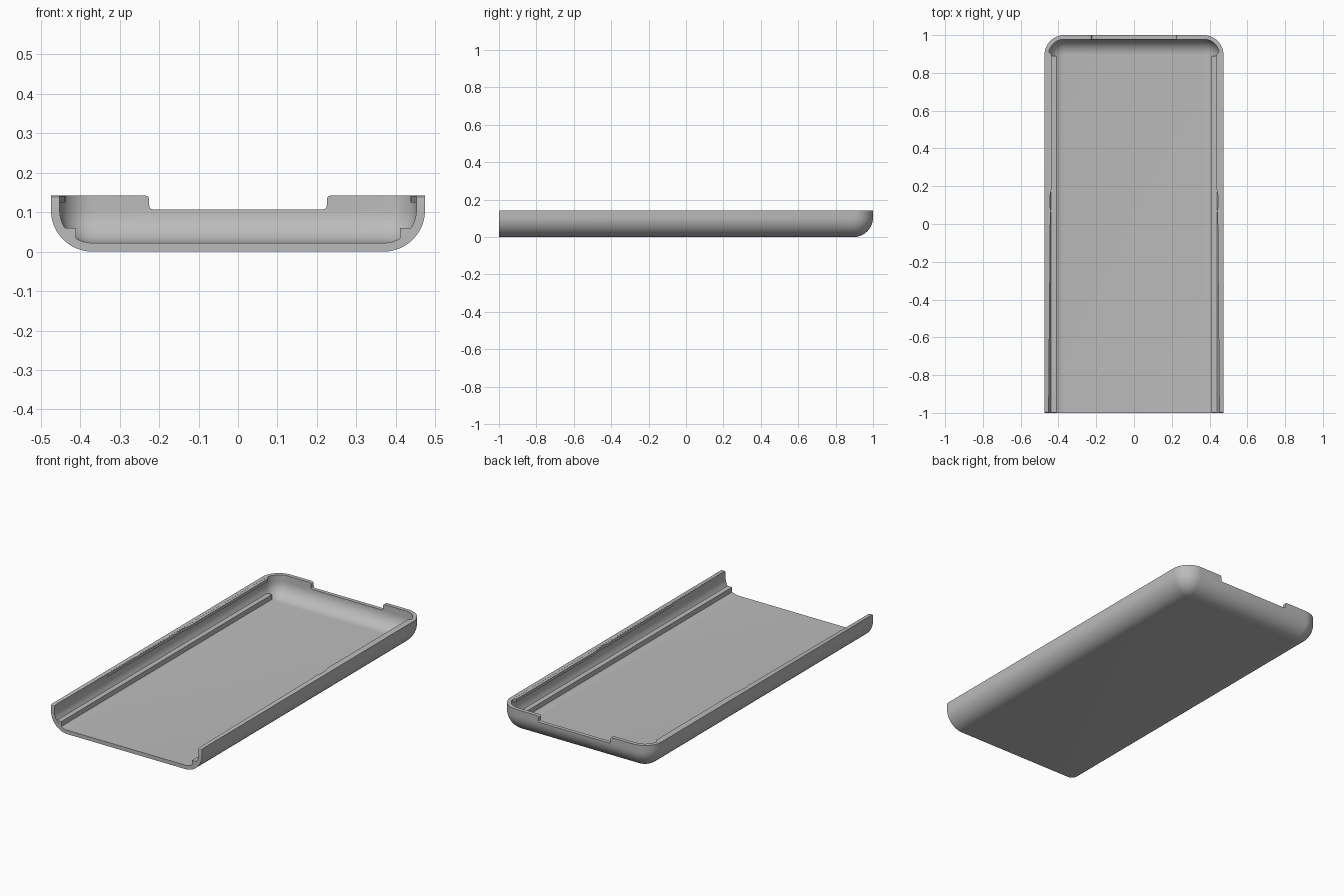
import bpy, bmesh
from math import sin, cos, pi

W, H, R, T = 0.474, 0.142, 0.105, 0.022   # half width, height, edge radius, wall
SEG = 12

if "Cube" in bpy.data.objects:
    bpy.data.objects.remove(bpy.data.objects["Cube"])

grey = bpy.data.materials.new("plain grey")
grey.use_nodes = True
colour = (0.5, 0.5, 0.5, 1)
grey.diffuse_color = colour
grey.node_tree.nodes["Principled BSDF"].inputs["Base Color"].default_value = colour


def finish(bm, name):
    bmesh.ops.recalc_face_normals(bm, faces=bm.faces)
    mesh = bpy.data.meshes.new(name)
    bm.to_mesh(mesh)
    bm.free()
    mesh.materials.append(grey)
    obj = bpy.data.objects.new(name, mesh)
    bpy.context.collection.objects.link(obj)
    return obj


def prism(name, points, offset):
    """Extrude a flat outline along an offset."""
    bm = bmesh.new()
    face = bm.faces.new([bm.verts.new(p) for p in points])
    new = bmesh.ops.extrude_face_region(bm, geom=[face])["geom"]
    bmesh.ops.translate(bm, vec=offset,
                        verts=[v for v in new if isinstance(v, bmesh.types.BMVert)])
    return finish(bm, name)


def arc(cx, cy, r, a0, a1, n=SEG):
    steps = [a0 + (a1 - a0) * i / n for i in range(n + 1)]
    return [(cx + r * cos(a), cy + r * sin(a)) for a in steps]


# Wall section as (inset, height): up the outside, down the inside
outside = arc(R, R, R, 1.5 * pi, pi) + [(0, H)]
inside = [(T, H)] + arc(R, R, R - T, pi, 1.5 * pi)

# Shell: the section swept round three sides, open at the front
bm = bmesh.new()
rings = []
for inset, z in outside + inside:
    r = max(R - inset, 0)
    plan = [(-(W - inset), -1)] + arc(R - W, 1 - R, r, pi, pi / 2)
    plan += arc(W - R, 1 - R, r, pi / 2, 0) + [(W - inset, -1)]
    rings.append([bm.verts.new((x, y, z)) for x, y in plan])
for low, high in zip(rings, rings[1:]):
    for i in range(len(low) - 1):
        bm.faces.new((low[i], low[i + 1], high[i + 1], high[i]))
bm.faces.new(rings[0])
bm.faces.new(rings[-1])
bm.faces.new([ring[0] for ring in rings] + [ring[-1] for ring in reversed(rings)])
bmesh.ops.remove_doubles(bm, verts=bm.verts, dist=0.0001)
tips = [e for e in bm.edges if all(v.co.y < -0.99 and v.co.z > H - 0.001 for v in e.verts)]
bmesh.ops.bevel(bm, geom=tips, offset=0.008, segments=3, profile=0.5, affect='EDGES')
shell = finish(bm, "shell")

# Opening in the back wall, with rounded corners
half, sill, f = 0.225, 0.107, 0.01
side = arc(half - f, sill + f, f, -pi / 2, 0, 4)
side += arc(half + f, H - f, f, pi, pi / 2, 4) + [(half + f, H + 0.05)]
outline = side + [(-x, z) for x, z in reversed(side)]
cutter = prism("opening_cutter", [(x, 0.94, z) for x, z in outline], (0, 0.1, 0))
cutter.hide_render = True
cut = shell.modifiers.new("opening", 'BOOLEAN')
cut.operation, cut.object, cut.solver = 'DIFFERENCE', cutter, 'EXACT'
bpy.context.view_layer.objects.active = shell
shell.select_set(True)
bpy.ops.object.modifier_apply(modifier="opening")
bpy.data.objects.remove(cutter)
bpy.ops.object.shade_smooth_by_angle(angle=pi / 6)

# Ledges and rim lips along both sides
ledge = [(0.41, 0.025), (0.41, 0.06), (0.45, 0.06)]
lip = [(0.46, -0.99), (0.452, -0.99), (0.443, 0.04), (0.44, 0.07), (0.446, 0.1),
       (0.446, 0.14), (0.437, 0.19), (0.437, 0.895), (0.452, 0.91), (0.46, 0.91)]
for name, s in (("left", 1), ("right", -1)):
    prism(name + "_ledge", [(s * x, -0.999, z) for x, z in ledge], (0, 1.889, 0))
    prism(name + "_rim_lip", [(s * x, y, 0.125) for x, y in lip], (0, 0, H - 0.1255))
